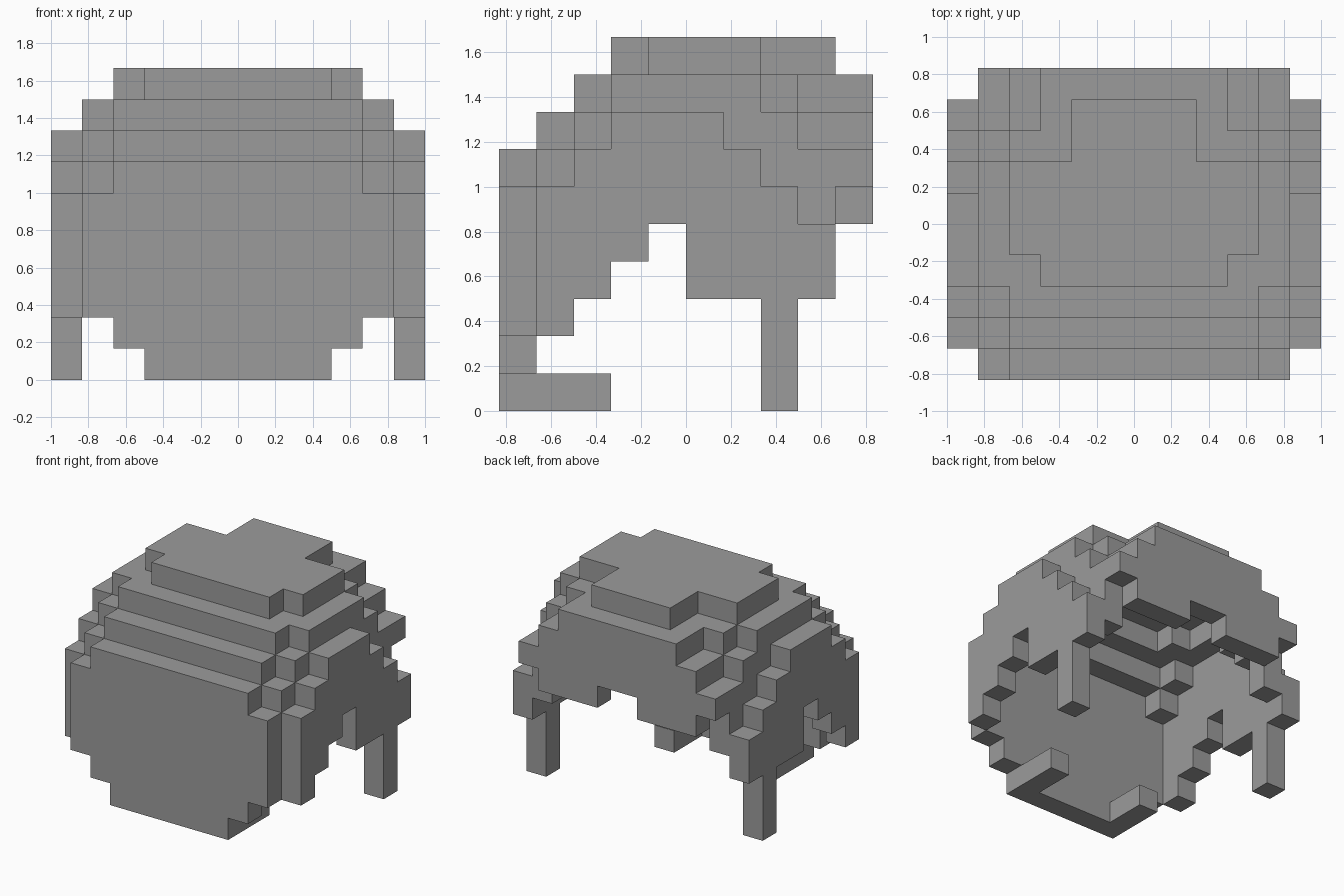
import bpy
import bmesh
import math
from mathutils import Vector

if "Cube" in bpy.data.objects:
    bpy.data.objects.remove(bpy.data.objects["Cube"], do_unlink=True)

U = 1 / 6  # size of one block

grey = bpy.data.materials.new("plain_grey")
grey.use_nodes = True
grey.diffuse_color = (0.33, 0.33, 0.33, 1)
grey.node_tree.nodes["Principled BSDF"].inputs["Base Color"].default_value = (0.33, 0.33, 0.33, 1)


def row(y, xs, zs):
    """One slice of blocks at depth y, mirrored across x = 0."""
    return {(mx, y, z) for x in xs for z in zs for mx in (x, -x - 1)}


def wall_top(y):
    return min(8, y + 10, 8 - y)


def wall_bottom(y):
    return y + 6 if y < 0 else 3


def shoulder_top(y):
    return min(9, y + 11, 10 - y)


parts = {name: set() for name in (
    "front_plate", "chin_prongs", "brow_steps", "crown", "crown_ledge",
    "shoulders", "back_plate", "side_walls", "rear_posts")}

# Upright plate, narrowing to the chin and at the top
for z in range(7):
    parts["front_plate"] |= row(-5, range(min(5, 3 + z, 10 - z)), [z])

# Prongs running back from the chin, and stepped front slope
for y in (-4, -3):
    parts["chin_prongs"] |= row(y, [2], [0])
    parts["brow_steps"] |= row(y, range(4), [y + 11])

# Crown plate, and the ledge that continues it outward one step lower
for y, width in zip(range(-2, 4), (3, 4, 4, 4, 2, 2)):
    parts["crown"] |= row(y, range(width), [9])
    for x in range(width, 4):
        parts["crown_ledge"] |= row(y, [x], [8 if x + y < 6 else 7])

# Side walls with the stepped arch, and the shoulders above them
for y in range(-4, 4):
    parts["side_walls"] |= row(y, [5], range(wall_bottom(y), wall_top(y)))
    top = shoulder_top(y)
    low = 4 if y == 3 else min(top - 1, wall_top(y))
    parts["shoulders"] |= row(y, [4], range(low, top))

# Thin posts under the side walls
parts["rear_posts"] |= row(2, [5], range(3))

# Back plate, notched below and stepped down at the ends
for x in range(5):
    low = 6 if x in (0, 4) else 5
    parts["back_plate"] |= row(4, [x], range(low, min(9, 11 - x)))

solid = set().union(*parts.values())


def skin(name, cells):
    """Mesh of the outer faces of a part, leaving out those against other parts."""
    axes = [Vector(r) for r in ((1, 0, 0), (0, 1, 0), (0, 0, 1))]
    bm = bmesh.new()
    for c in sorted(cells):
        centre = Vector(c) + sum(axes, Vector()) / 2
        for i in range(3):
            for s in (1, -1):
                n = axes[i] * s
                if tuple(int(p + q) for p, q in zip(c, n)) in solid:
                    continue
                a = axes[(i + 1) % 3] / 2
                b = axes[(i + 2) % 3] * s / 2
                mid = centre + n / 2
                ring = (mid - a - b, mid + a - b, mid + a + b, mid - a + b)
                bm.faces.new([bm.verts.new(p * U) for p in ring])
    bmesh.ops.remove_doubles(bm, verts=bm.verts, dist=0.001)
    bmesh.ops.dissolve_limit(bm, angle_limit=math.radians(1),
                             verts=bm.verts, edges=bm.edges)
    mesh = bpy.data.meshes.new(name)
    bm.to_mesh(mesh)
    bm.free()
    mesh.materials.append(grey)
    bpy.context.collection.objects.link(bpy.data.objects.new(name, mesh))


for part_name, part_cells in parts.items():
    skin(part_name, part_cells)
